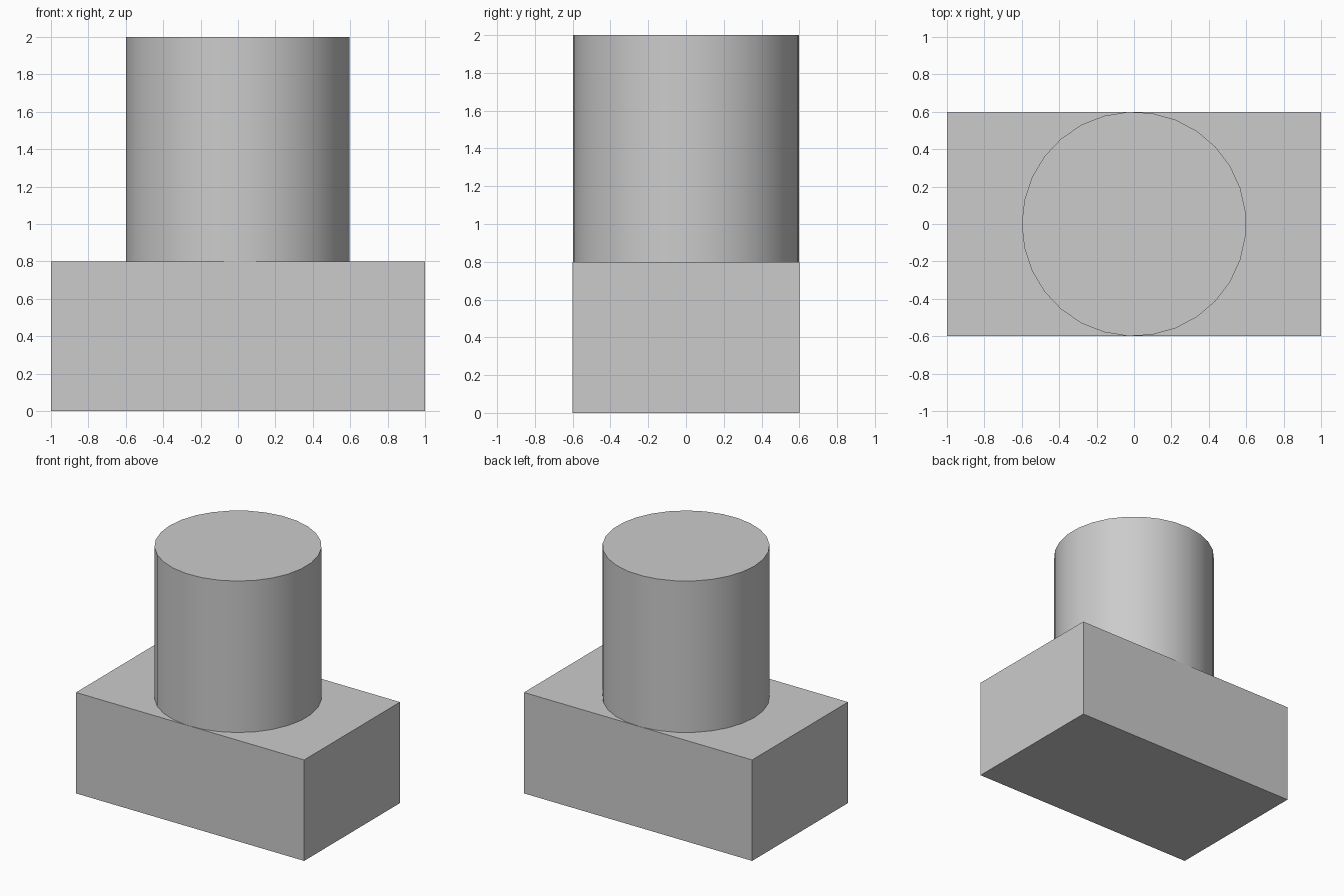
import bpy
import math

cube = bpy.data.objects.get("Cube")
if cube:
    bpy.data.objects.remove(cube, do_unlink=True)

# Single plain grey
grey = bpy.data.materials.new("plain grey")
grey.use_nodes = True
colour = (0.6, 0.6, 0.6, 1.0)
grey.diffuse_color = colour
grey.node_tree.nodes["Principled BSDF"].inputs["Base Color"].default_value = colour


def finish(name):
    obj = bpy.context.object
    obj.name = obj.data.name = name
    obj.data.materials.append(grey)
    bpy.ops.object.transform_apply(location=False, rotation=True, scale=True)
    return obj


# Rectangular base block
bpy.ops.mesh.primitive_cube_add(size=1, location=(0, 0, 0.4))
bpy.context.object.scale = (2.0, 1.2, 0.8)
finish("base_block")

# Round column on the block, with one side edge pointing to -x
bpy.ops.mesh.primitive_cylinder_add(vertices=29, radius=0.6, depth=1.2,
                                    location=(0, 0, 1.4),
                                    rotation=(0, 0, math.pi / 2))
finish("round_column")
bpy.ops.object.shade_smooth_by_angle(angle=math.radians(30))
